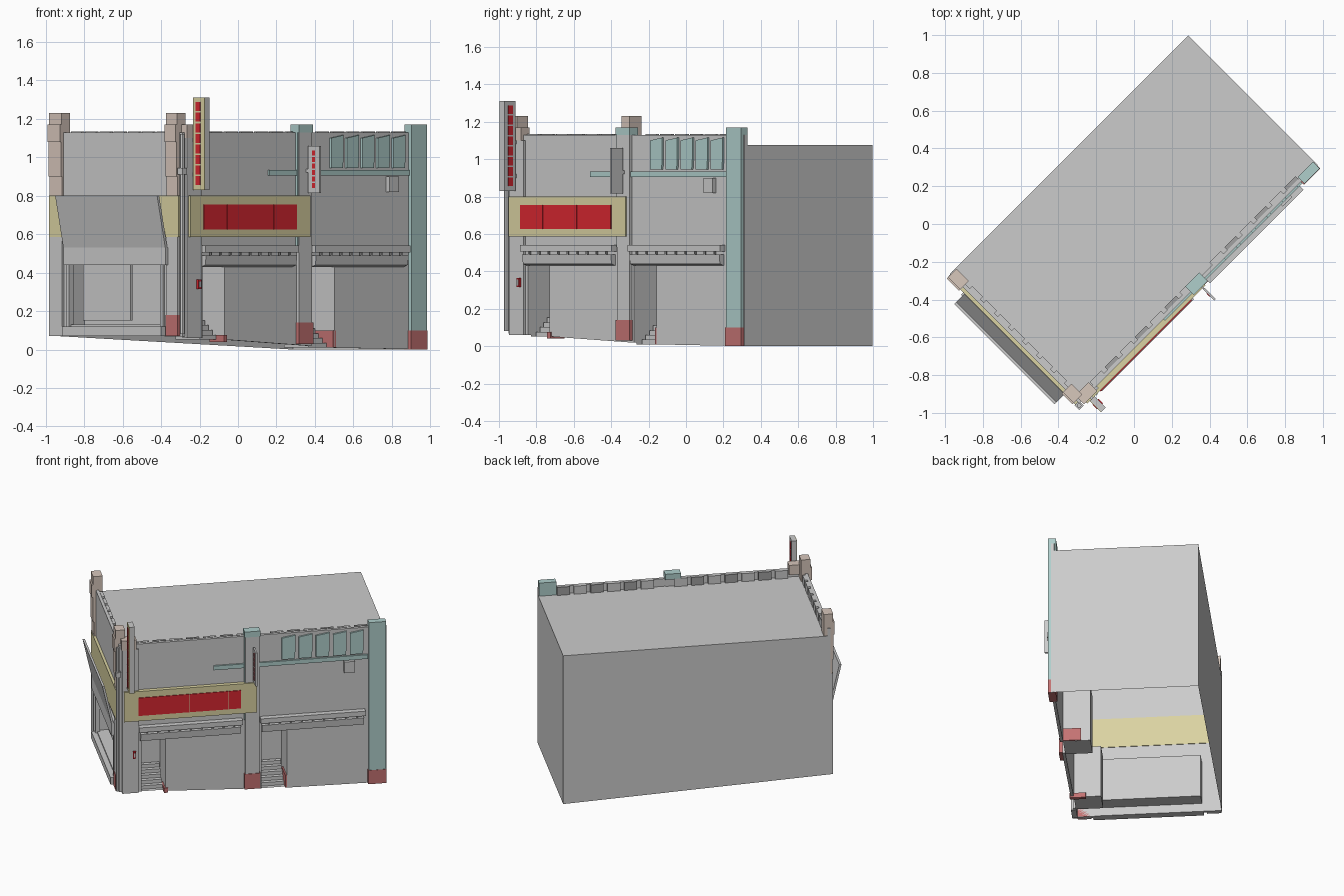
import bpy, bmesh, math
from mathutils import Vector

if "Cube" in bpy.data.objects:
    bpy.data.objects.remove(bpy.data.objects["Cube"])

# Local frame: u runs along the long facade, v runs inward along the short facade
S = math.sqrt(0.5)
U, D, ROOF, TOP = 1.785, 0.97, 1.075, 1.13


def P(u, v, z):
    return Vector((-0.29 + S * (u - v), -0.95 + S * (u + v), z))


def ground(u):
    return max(0.0, 0.068 * (1 - u / 1.3))


def mat(name, c):
    m = bpy.data.materials.new(name)
    m.diffuse_color = (*c, 1)
    m.use_nodes = True
    m.node_tree.nodes["Principled BSDF"].inputs["Base Color"].default_value = m.diffuse_color
    return m


TEAL = mat("teal", (0.43, 0.62, 0.60))
BROWN = mat("brown", (0.68, 0.57, 0.50))
YELLOW = mat("yellow", (0.70, 0.65, 0.36))
RED = mat("red", (0.68, 0.02, 0.03))
BASE = mat("base_red", (0.55, 0.17, 0.17))
DARK = mat("dark", (0.35, 0.35, 0.35))


def mesh(name, verts, faces, m=None, fix=True):
    me = bpy.data.meshes.new(name)
    me.from_pydata([P(*p) for p in verts], [], faces)
    if fix:
        bm = bmesh.new()
        bm.from_mesh(me)
        bmesh.ops.recalc_face_normals(bm, faces=bm.faces)
        bm.to_mesh(me)
        bm.free()
    ob = bpy.data.objects.new(name, me)
    bpy.context.collection.objects.link(ob)
    if m:
        me.materials.append(m)
    return ob


def prism(name, ring0, ring1, m=None):
    n = len(ring0)
    faces = [tuple(range(n)), tuple(range(2 * n - 1, n - 1, -1))]
    faces += [(i, (i + 1) % n, n + (i + 1) % n, n + i) for i in range(n)]
    return mesh(name, ring0 + ring1, faces, m)


def box(name, u0, u1, v0, v1, z0, z1, m=None, z0b=None):
    """Box; z0b gives the bottom height at the u1 end when it slopes."""
    e = z0 if z0b is None else z0b
    return prism(name, [(u0, v0, z0), (u0, v1, z0), (u0, v1, z1), (u0, v0, z1)],
                 [(u1, v0, e), (u1, v1, e), (u1, v1, z1), (u1, v0, z1)], m)


# Roof and the two plain rear walls, open underneath
mesh("rear_shell",
     [(0, 0, ROOF), (U, 0, ROOF), (U, D, ROOF), (0, D, ROOF),
      (U, 0, 0), (U, D, 0), (0, D, 0.072)],
     [(0, 1, 2, 3), (1, 4, 5, 2), (2, 5, 6, 3)], fix=False)

# Long facade: wall pieces around two doorways
W = 0.02
DOORS = [(0.15, 0.31), (0.95, 1.12)]
edges = [0.0] + [e for d in DOORS for e in d] + [U]
for a, b in zip(edges[::2], edges[1::2]):
    box("front_wall", a, b, 0, W, ground(a), 0.43, None, ground(b))
box("front_upper_wall", 0, U, 0, W, 0.43, TOP)

# Doorway recesses with floor, ceiling, side walls and stairs
for a, b in DOORS:
    g = ground(b)
    q, d = W, 0.2
    mesh("doorway_recess",
         [(a, q, g), (b, q, g), (b, q, .43), (a, q, .43),
          (a, d, g), (b, d, g), (b, d, .43), (a, d, .43)],
         [(0, 3, 7, 4), (1, 5, 6, 2), (4, 7, 6, 5), (0, 4, 5, 1), (3, 2, 6, 7)])
    for i in range(5):
        z = g + 0.025 * (i + 1)
        box("door_step", a + 0.01, b - 0.01, 0.05 + 0.028 * i, 0.19, z - 0.025, z)

# Short facade: wall around a wide shop window
VA, VB = 0.13, 0.84
box("side_pier", 0, W, 0, VA, 0.068, 0.44)
box("side_pier", 0, W, VB, D, 0.072, 0.44)
box("side_sill_wall", 0, W, VA, VB, 0.07, 0.13)
box("side_upper_wall", 0, W, 0, D, 0.44, TOP)
q, d = W, 0.12
mesh("window_recess",
     [(q, VA, .13), (q, VB, .13), (q, VB, .44), (q, VA, .44),
      (d, VA, .13), (d, VB, .13), (d, VB, .44), (d, VA, .44)],
     [(0, 3, 7, 4), (1, 5, 6, 2), (4, 7, 6, 5), (0, 4, 5, 1), (3, 2, 6, 7)])
box("window_panel", 0.07, 0.085, 0.45, 0.80, 0.15, 0.44)
box("window_sill", -0.035, W, VA - 0.01, VB + 0.01, 0.07, 0.12)
for v in (VA, VB - 0.02):
    box("window_jamb", -0.012, W, v, v + 0.02, 0.12, 0.44)

# Parapet blocks behind both facade tops
for i in range(14):
    u = 0.12 + i * 0.112
    if not 0.80 < u < 0.92:
        box("parapet_block", u, u + 0.085, W, 0.04, ROOF, TOP + 0.003, DARK if i % 2 else None)
for i in range(7):
    v = 0.13 + i * 0.105
    box("side_parapet_block", W, 0.04, v, v + 0.08, ROOF, TOP + 0.003)

# Columns on the long facade
box("end_column", 1.665, U - 0.005, -0.02, 0.03, 0.1, 1.17, TEAL)
box("end_column_base", 1.66, U - 0.003, -0.022, 0.03, 0, 0.1, BASE)
box("middle_column", 0.84, 0.935, -0.02, 0.025, 0.14, 1.13)
box("middle_column_cap", 0.835, 0.94, -0.023, 0.04, 1.13, 1.17, TEAL)
box("middle_column_edge", 0.834, 0.842, -0.015, 0.02, 0.53, 1.13, TEAL)
box("middle_column_base", 0.835, 0.94, -0.024, 0.02, 0.03, 0.14, BASE)
box("corner_column", 0.02, 0.13, -0.015, 0.02, 0.06, 1.1)
box("corner_column_cap", 0.015, 0.115, -0.02, 0.045, 1.1, 1.17, BROWN)
box("doorway_red_base", 0.3, 0.325, -0.006, 0.1, 0.04, 0.075, BASE)
box("doorway_red_base", 1.11, 1.13, 0.0, 0.14, 0.01, 0.1, BASE)

# Stepped brown columns on the short facade
for a, b in ((0.02, 0.105), (0.87, 0.965)):
    box("side_column", -0.015, W, a, b, 0.07, 0.8)
    for o, z0, z1 in ((0.012, 0.8, 0.9), (0.02, 0.9, 1.08), (0.028, 1.08, 1.17), (0.018, 1.17, 1.23)):
        box("side_column_top", -o, 0.045, a + 0.002, b - 0.002, z0, z1, BROWN)
box("side_column_base", -0.018, W, 0.018, 0.107, 0.07, 0.18, BASE)

# Main sign: board with a row of red panels
box("main_sign_board", 0.03, 0.915, -0.03, 0, 0.585, 0.8, YELLOW)
for i in range(8):
    u = 0.125 + i * 0.0856
    box("main_sign_panel", u, u + 0.0846, -0.035, -0.03, 0.625, 0.755, RED)

# Side sign: yellow board, tilted grey panel and canopy below
box("side_sign_board", -0.018, 0.024, 0.01, 0.962, 0.585, 0.8, YELLOW)
prof = [(-0.02, 0.53), (-0.035, 0.53), (-0.095, 0.8), (-0.08, 0.8)]
prism("side_sign_panel", [(u, 0.09, z) for u, z in prof], [(u, 0.84, z) for u, z in prof])
box("side_canopy", -0.035, 0, 0.09, 0.84, 0.44, 0.53)

# Entrance canopies with spotlights under the upper slab
for a, b in ((0.14, 0.81), (0.95, 1.63)):
    prof = [(0, 0.43), (-0.03, 0.44), (-0.035, 0.49), (0, 0.49)]
    prism("canopy_lower", [(a, v, z) for v, z in prof], [(b, v, z) for v, z in prof])
    box("canopy_upper", a - 0.01, b + 0.01, -0.04, 0, 0.505, 0.54)
    for i in range(9):
        u = a + 0.04 + i * (b - a - 0.09) / 8
        box("canopy_light", u, u + 0.01, -0.03, -0.02, 0.488, 0.507, DARK)

# Teal rail and panels on the right upper bay
box("upper_rail", 0.63, 1.66, -0.012, 0, 0.905, 0.935, TEAL)
for i in range(5):
    u = 1.085 + i * 0.114
    prof = [(0, 0.945), (0.085, 0.945), (0.09, 1.0), (0.09, 1.115), (0, 1.1)]
    prism("upper_panel", [(u + x, -0.012, z) for x, z in prof],
          [(u + x, 0, z) for x, z in prof], TEAL)
box("wall_unit", 1.5, 1.57, -0.025, 0, 0.82, 0.9)

# Tall projecting sign
box("tall_sign", 0.052, 0.085, -0.115, -0.03, 0.83, 1.31)
box("tall_sign_face", 0.048, 0.052, -0.115, -0.03, 0.83, 1.31, YELLOW)
for i in range(8):
    z = 0.855 + i * 0.055
    box("tall_sign_mark", 0.044, 0.089, -0.088, -0.055, z, z + 0.047, RED)
for z in (0.9, 1.08):
    box("tall_sign_bracket", 0.06, 0.075, -0.03, 0, z, z + 0.02)

# Small projecting sign
box("small_sign", 0.89, 0.902, -0.12, -0.035, 0.815, 1.06)
for i in range(6):
    z = 0.84 + i * 0.034
    box("small_sign_mark", 0.887, 0.89, -0.088, -0.066, z, z + 0.026, RED)
box("small_sign_bracket", 0.892, 0.9, -0.04, 0, 0.92, 0.94)

# Corner drainpipe with hopper, and a small red wall box
ring = [(0.012 * math.cos(i * math.pi / 4), 0.012 * math.sin(i * math.pi / 4)) for i in range(8)]
prism("drainpipe", [(x - 0.008, y - 0.008, 0.08) for x, y in ring],
      [(x - 0.008, y - 0.008, 1.12) for x, y in ring])
box("drainpipe_hopper", -0.025, 0.01, -0.025, 0.01, 0.91, 0.945)
box("wall_box", 0.09, 0.11, -0.03, -0.015, 0.315, 0.365, RED)
box("wall_box_front", 0.094, 0.106, -0.034, -0.03, 0.325, 0.355)
